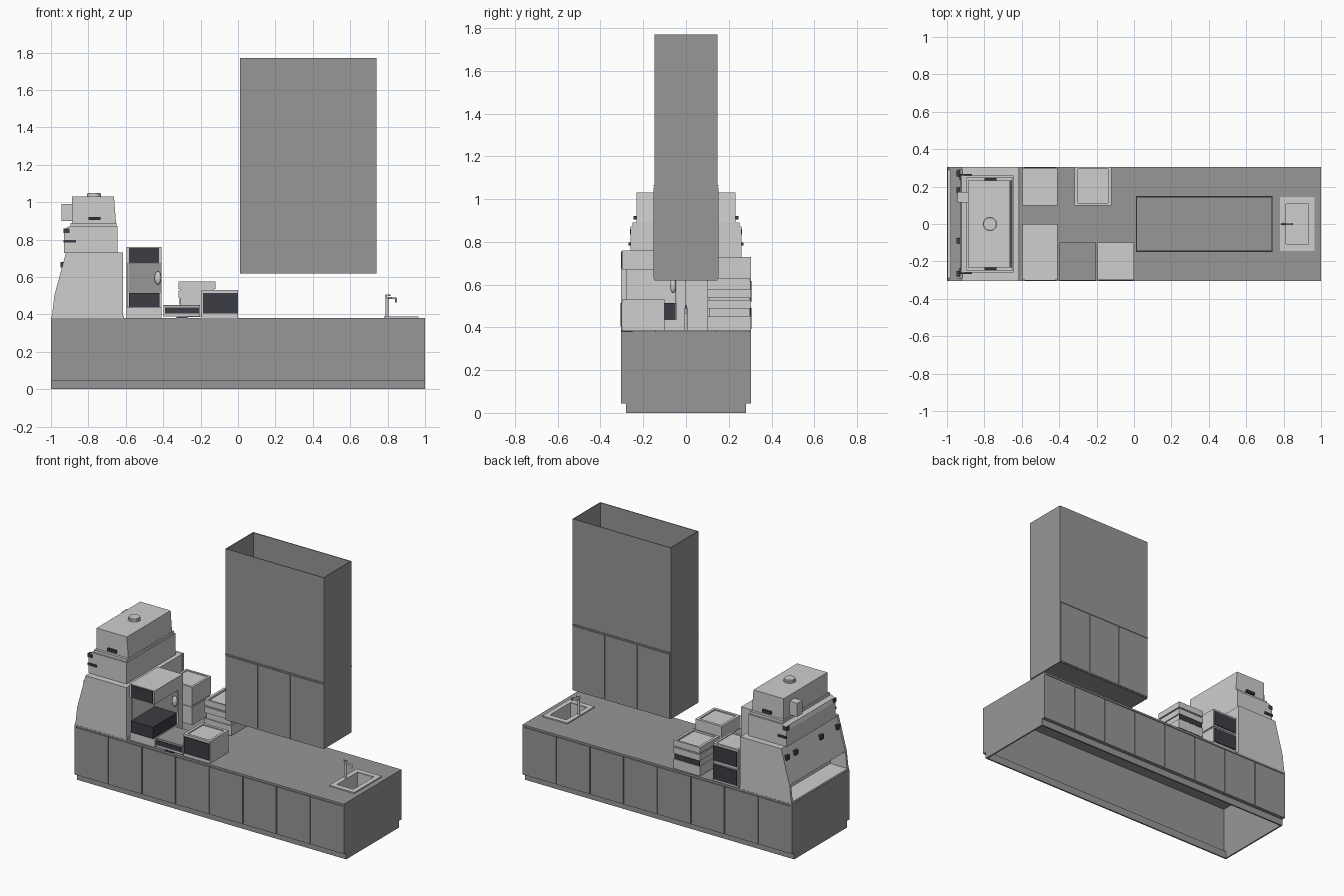
import bpy, bmesh, math
from mathutils import Vector

if "Cube" in bpy.data.objects:
    bpy.data.objects.remove(bpy.data.objects["Cube"])


def material(name, rgb):
    m = bpy.data.materials.new(name)
    m.diffuse_color = (*rgb, 1)
    m.use_nodes = True
    m.node_tree.nodes["Principled BSDF"].inputs["Base Color"].default_value = m.diffuse_color
    return m


GREY = material("cabinet_grey", (0.31, 0.31, 0.31))
LIGHT = material("light_steel", (0.62, 0.62, 0.62))
DARK = material("dark_panel", (0.045, 0.045, 0.058))


def finish(name, bm, mat):
    bmesh.ops.recalc_face_normals(bm, faces=bm.faces)
    me = bpy.data.meshes.new(name)
    bm.to_mesh(me)
    bm.free()
    ob = bpy.data.objects.new(name, me)
    me.materials.append(mat)
    bpy.context.collection.objects.link(ob)
    return ob


def boxes(name, mat, *spans):
    """One object of boxes given as (x0, x1, y0, y1, z0, z1)."""
    bm = bmesh.new()
    for x0, x1, y0, y1, z0, z1 in spans:
        vs = bmesh.ops.create_cube(bm, size=1)["verts"]
        for v in vs:
            v.co = Vector((x1 if v.co.x > 0 else x0, y1 if v.co.y > 0 else y0,
                           z1 if v.co.z > 0 else z0))
    return finish(name, bm, mat)


def prism(name, mat, profile, *yspans):
    """Extrude an x-z profile between pairs of y values."""
    bm = bmesh.new()
    for y0, y1 in yspans:
        f = bm.faces.new([bm.verts.new((x, y0, z)) for x, z in profile])
        ext = bmesh.ops.extrude_face_region(bm, geom=[f])["geom"]
        for v in ext:
            if isinstance(v, bmesh.types.BMVert):
                v.co.y = y1
    return finish(name, bm, mat)


def frame(x0, x1, y0, y1, z0, z1, wx, wy):
    """Four boxes forming a rectangular ring."""
    return [(x0, x0 + wx, y0, y1, z0, z1), (x1 - wx, x1, y0, y1, z0, z1),
            (x0 + wx, x1 - wx, y0, y0 + wy, z0, z1), (x0 + wx, x1 - wx, y1 - wy, y1, z0, z1)]


def tube(name, mat, points, r):
    cu = bpy.data.curves.new(name, "CURVE")
    cu.dimensions = "3D"
    cu.bevel_depth, cu.bevel_resolution, cu.use_fill_caps = r, 3, True
    s = cu.splines.new("POLY")
    s.points.add(len(points) - 1)
    for p, co in zip(s.points, points):
        p.co = (*co, 1)
    cu.materials.append(mat)
    ob = bpy.data.objects.new(name, cu)
    bpy.context.collection.objects.link(ob)


# Counter: hollow carcass, open underneath, doors on both long sides
walls, doors, kicks = [], [], []
for s in (-1, 1):
    ya, yb = sorted((s * 0.288, s * 0.298))
    walls.append((-0.99, 0.99, ya, yb, 0.045, 0.37))
    ya, yb = sorted((s * 0.270, s * 0.280))
    kicks.append((-0.99, 0.99, ya, yb, 0, 0.046))
    ya, yb = sorted((s * 0.270, s * 0.305))
    walls.append((-0.99, 0.99, ya, yb, 0.045, 0.05))
    xa, xb = sorted((s * 0.99, s))
    walls.append((xa, xb, -0.305, 0.305, 0.045, 0.37))
    kicks.append((xa, xb, -0.28, 0.28, 0, 0.045))
    ya, yb = sorted((s * 0.297, s * 0.305))
    for i in range(8):
        x = -1 + i * 0.25
        doors.append((max(x + 0.003, -0.99), min(x + 0.247, 0.99), ya, yb, 0.05, 0.363))
boxes("counter_carcass", GREY, *walls)
boxes("counter_kickboards", GREY, *kicks)
boxes("counter_doors", GREY, *doors)
boxes("countertop", GREY, (-1, 0.81, -0.305, 0.305, 0.367, 0.38), (0.935, 1, -0.305, 0.305, 0.367, 0.38),
      (0.81, 0.935, -0.305, -0.11, 0.367, 0.38), (0.81, 0.935, 0.11, 0.305, 0.367, 0.38))

# Sink and tap
boxes("sink_rim", LIGHT, *frame(0.78, 0.965, -0.145, 0.145, 0.379, 0.388, 0.032, 0.035))
boxes("sink_basin", LIGHT, *frame(0.806, 0.939, -0.114, 0.114, 0.29, 0.384, 0.006, 0.006),
      (0.806, 0.939, -0.114, 0.114, 0.284, 0.29))
tube("tap_post", LIGHT, [(0.797, 0, 0.385), (0.797, 0, 0.485)], 0.008)
tube("tap_spout", LIGHT, [(0.79, 0, 0.49), (0.845, 0, 0.485), (0.845, 0, 0.465)], 0.006)
tube("tap_lever", LIGHT, [(0.797, 0, 0.485), (0.787, 0, 0.503), (0.815, 0, 0.503)], 0.004)

# Tall hanging cabinet: open-topped shaft with three doors on each side
boxes("hanging_cabinet", GREY, *frame(0.01, 0.74, -0.147, 0.147, 0.62, 1.77, 0.006, 0.006),
      (0.01, 0.74, -0.147, 0.147, 0.625, 0.632))
panels = []
for s in (-1, 1):
    ya, yb = sorted((s * 0.146, s * 0.151))
    for i in range(3):
        x = 0.012 + i * 0.2425
        panels.append((x + 0.003, x + 0.239, ya, yb, 0.628, 1.055))
    panels.append((0.01, 0.74, ya, yb, 1.061, 1.066))
boxes("hanging_cabinet_doors", GREY, *panels)

# Large machine at the left end
boxes("machine_deck", LIGHT, (-0.998, -0.61, -0.304, 0.304, 0.378, 0.392))
prism("machine_cheeks", LIGHT, [(-0.995, 0.385), (-0.615, 0.385), (-0.615, 0.73), (-0.92, 0.73), (-0.982, 0.5)],
      (-0.304, -0.288), (0.288, 0.304))
prism("machine_body", LIGHT, [(-0.87, 0.385), (-0.617, 0.385), (-0.617, 0.729), (-0.918, 0.729),
                              (-0.98, 0.5), (-0.87, 0.5)], (-0.29, 0.29))
prism("machine_hood", LIGHT, [(-0.93, 0.728), (-0.645, 0.728), (-0.645, 0.872), (-0.9, 0.872),
                              (-0.922, 0.86), (-0.93, 0.835)], (-0.26, 0.26))
boxes("hood_lip", LIGHT, (-0.895, -0.65, -0.25, 0.25, 0.871, 0.89))
prism("machine_top_box", LIGHT, [(-0.888, 0.888), (-0.652, 0.888), (-0.663, 1.03), (-0.888, 1.03)], (-0.232, 0.232))
boxes("side_control_box", LIGHT, (-0.945, -0.886, 0.115, 0.17, 0.9, 0.99))
bm = bmesh.new()  # round vent collar
for r, z0, z1 in ((0.038, 1.03, 1.04), (0.034, 1.04, 1.05)):
    vs = bmesh.ops.create_cone(bm, cap_ends=True, segments=32, radius1=r, radius2=r, depth=z1 - z0)["verts"]
    bmesh.ops.translate(bm, verts=vs, vec=(-0.77, 0, (z0 + z1) / 2))
collar = finish("vent_collar", bm, LIGHT)
latches = []
for s in (-1, 1):
    for x0, x1, y0, y1, z0, z1 in ((-0.8, -0.735, 0.23, 0.246, 0.904, 0.922),
                                   (-0.932, -0.867, 0.258, 0.268, 0.784, 0.798),
                                   (-0.934, -0.9, 0.235, 0.262, 0.835, 0.86)):
        ya, yb = sorted((s * y0, s * y1))
        latches.append((x0, x1, ya, yb, z0, z1))
for y in (-0.265, -0.09, 0.18, 0.27):
    latches.append((-0.95, -0.928, y - 0.015, y + 0.015, 0.65, 0.68))
boxes("machine_latches", DARK, *latches)

# Front two-level appliance: raised head, back post and dark slab
X0, X1 = -0.595, -0.41
boxes("front_tower_body", LIGHT, (X0, X1, -0.3, 0, 0.67, 0.76), (X0, X1, -0.045, 0, 0.38, 0.67),
      (X0, X1, -0.295, -0.045, 0.38, 0.437), (X0, X0 + 0.008, -0.28, -0.045, 0.437, 0.67))
boxes("front_tower_back_panel", GREY, (X0 + 0.009, X1, -0.05, -0.044, 0.515, 0.67))
boxes("front_tower_dark_parts", DARK, (X0 + 0.012, X1 - 0.012, -0.305, -0.299, 0.675, 0.755),
      (X0 + 0.012, X1 - 0.01, -0.303, -0.05, 0.437, 0.515))
bm = bmesh.new()
bmesh.ops.create_uvsphere(bm, u_segments=20, v_segments=12, radius=1)
for v in bm.verts:
    v.co = Vector((-0.428 + v.co.x * 0.018, -0.06 + v.co.y * 0.015, 0.595 + v.co.z * 0.035))
knob = finish("front_tower_knob", bm, LIGHT)

# Back double oven, doors facing the rear
boxes("back_oven_body", LIGHT, (X0, X1, 0.1, 0.3, 0.38, 0.498), (X0, X1, 0.1, 0.3, 0.508, 0.627),
      (X0 + 0.006, X1 - 0.006, 0.106, 0.295, 0.497, 0.509))
boxes("back_oven_rim", LIGHT, *frame(X0, X1, 0.1, 0.3, 0.626, 0.632, 0.015, 0.015))
boxes("back_oven_doors", DARK, *[(X0 + 0.006, X1 - 0.006, 0.299, 0.306, z, z + 0.1) for z in (0.393, 0.518)])

# Stacked layered unit
boxes("stack_layers", LIGHT, (-0.318, -0.12, 0.1, 0.305, 0.385, 0.45), (-0.31, -0.128, 0.108, 0.298, 0.44, 0.5),
      (-0.318, -0.12, 0.1, 0.305, 0.488, 0.528), (-0.31, -0.128, 0.108, 0.298, 0.525, 0.54),
      (-0.318, -0.12, 0.1, 0.305, 0.537, 0.565))
boxes("stack_top_rim", LIGHT, *frame(-0.318, -0.12, 0.1, 0.305, 0.564, 0.577, 0.018, 0.012))
boxes("stack_dark_strip", DARK, (-0.312, -0.126, 0.297, 0.304, 0.452, 0.486))

# Low griddle
boxes("griddle_body", LIGHT, (-0.398, -0.202, -0.3, -0.1, 0.388, 0.443))
boxes("griddle_plate", GREY, (-0.398, -0.202, -0.302, -0.1, 0.442, 0.45))
boxes("griddle_dark_front", DARK, (-0.39, -0.208, -0.306, -0.299, 0.405, 0.437), (-0.33, -0.27, -0.303, -0.25, 0.38, 0.39))

# Small oven
boxes("small_oven_body", LIGHT, (-0.195, 0, -0.299, -0.1, 0.382, 0.524))
boxes("small_oven_rim", LIGHT, *frame(-0.195, 0, -0.299, -0.1, 0.523, 0.531, 0.018, 0.018))
boxes("small_oven_door", DARK, (-0.188, -0.002, -0.306, -0.298, 0.405, 0.515))

# Smooth shading on the round parts
for ob in (collar, knob):
    bpy.ops.object.select_all(action="DESELECT")
    ob.select_set(True)
    bpy.context.view_layer.objects.active = ob
    bpy.ops.object.shade_smooth_by_angle(angle=math.radians(35))
